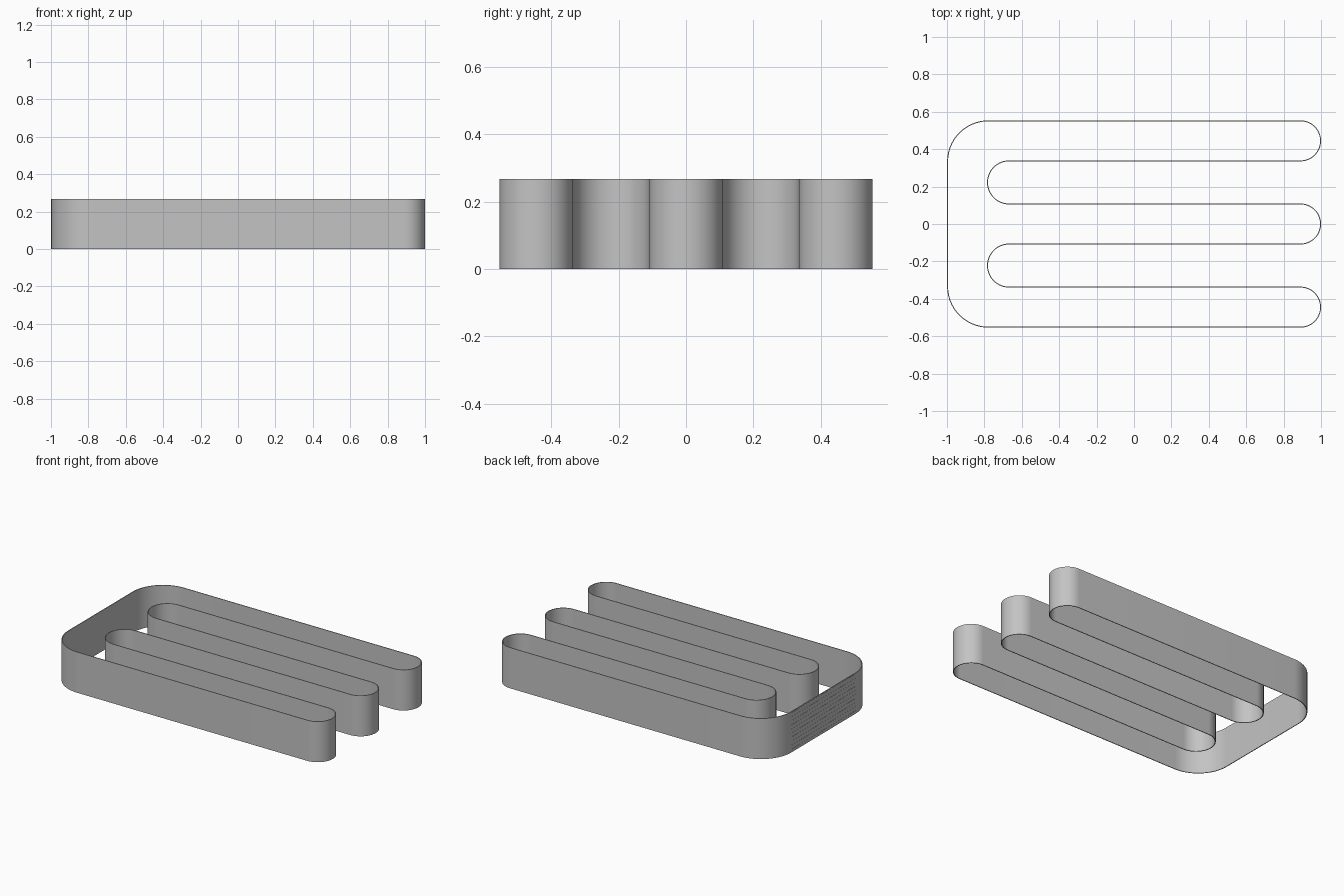
import bpy, bmesh, math

if "Cube" in bpy.data.objects:
    bpy.data.objects.remove(bpy.data.objects["Cube"])

HEIGHT = 0.267
HALF_WALL = 0.0025
PITCH = 0.4445             # spacing between fingers
R_FINGER = 0.107           # finger tip radius (wall centreline)
R_GAP = PITCH / 2 - R_FINGER
R_CORNER = 0.2175
TIP_X, GAP_X, BACK_X = 0.9975 - R_FINGER, -0.668, -0.9965
HALF_Y = PITCH + R_FINGER

grey = bpy.data.materials.new("grey metal")
grey.diffuse_color = (0.55, 0.55, 0.55, 1)
grey.use_nodes = True
grey.node_tree.nodes["Principled BSDF"].inputs["Base Color"].default_value = grey.diffuse_color


def arc(cx, cy, r, a0, a1, n):
    angles = [math.radians(a0 + (a1 - a0) * i / n) for i in range(n + 1)]
    return [(cx + r * math.cos(a), cy + r * math.sin(a)) for a in angles]


def outline(off):
    """Closed meandering outline, pushed outwards by off."""
    cx, cy = BACK_X + R_CORNER, HALF_Y - R_CORNER
    pts = arc(cx, -cy, R_CORNER + off, 180, 270, 20)
    for i in (-1, 0, 1):
        pts += arc(TIP_X, i * PITCH, R_FINGER + off, -90, 90, 32)
        if i < 1:
            pts += arc(GAP_X, (i + 0.5) * PITCH, R_GAP - off, -90, -270, 32)
    return pts + arc(cx, cy, R_CORNER + off, 90, 180, 20)


def finish(name, bm):
    bmesh.ops.recalc_face_normals(bm, faces=bm.faces)
    mesh = bpy.data.meshes.new(name)
    bm.to_mesh(mesh)
    bm.free()
    mesh.materials.append(grey)
    obj = bpy.data.objects.new(name, mesh)
    bpy.context.collection.objects.link(obj)
    return obj


# Thin upright wall following the outline
bm = bmesh.new()
rings = [[bm.verts.new((x, y, z)) for x, y in outline(off)]
         for off, z in ((HALF_WALL, 0), (HALF_WALL, HEIGHT),
                        (-HALF_WALL, HEIGHT), (-HALF_WALL, 0))]
count = len(rings[0])
for k in range(4):
    a, b = rings[k], rings[(k + 1) % 4]
    for i in range(count):
        j = (i + 1) % count
        bm.faces.new((a[i], a[j], b[j], b[i]))
wall = finish("meander_wall", bm)
bpy.context.view_layer.objects.active = wall
wall.select_set(True)
bpy.ops.object.shade_smooth_by_angle(angle=math.radians(30))

# Fine horizontal ribs on the flat back end
bm = bmesh.new()
RIBS = 10
step = HEIGHT / RIBS
for i in range(RIBS):
    cube = bmesh.ops.create_cube(bm, size=1)["verts"]
    bmesh.ops.scale(bm, vec=(0.002, 2 * (HALF_Y - R_CORNER), step * 0.55), verts=cube)
    bmesh.ops.translate(bm, vec=(-0.999, 0, (i + 0.5) * step), verts=cube)
finish("end_ribs", bm)
